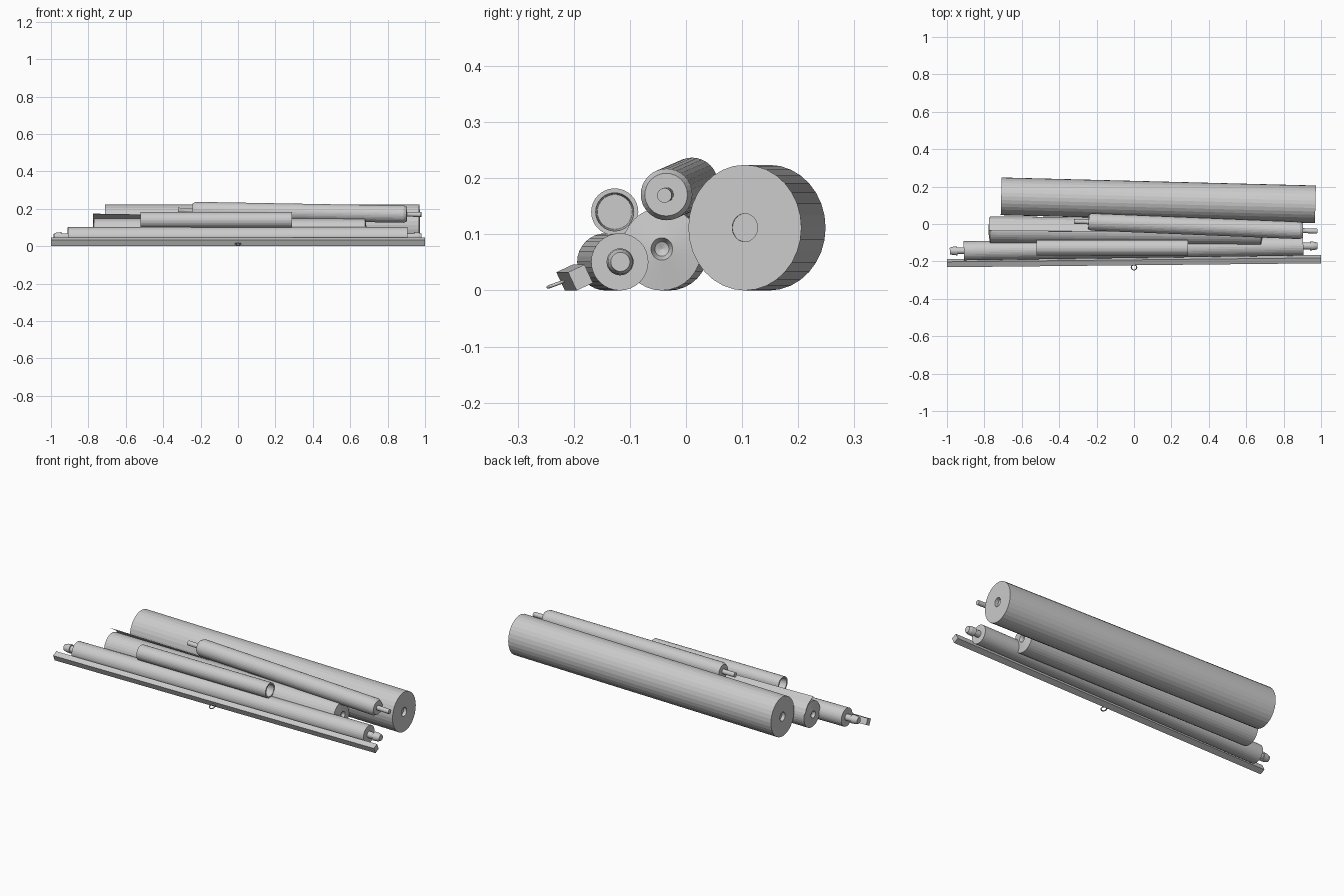
import bpy, bmesh, math
from mathutils import Vector, Matrix

cube = bpy.data.objects.get("Cube")
if cube:
    bpy.data.objects.remove(cube)

grey = bpy.data.materials.new("plain_grey")
grey.use_nodes = True
grey.diffuse_color = (0.6, 0.6, 0.6, 1)
grey.node_tree.nodes["Principled BSDF"].inputs["Base Color"].default_value = (0.6, 0.6, 0.6, 1)


def finish(name, bm, smooth=False):
    bmesh.ops.recalc_face_normals(bm, faces=bm.faces)
    mesh = bpy.data.meshes.new(name)
    bm.to_mesh(mesh)
    bm.free()
    mesh.materials.append(grey)
    ob = bpy.data.objects.new(name, mesh)
    bpy.context.collection.objects.link(ob)
    if smooth:
        mesh.shade_smooth()
    return ob


def along(a, b):
    """Frame at a whose x axis points at b."""
    d = Vector(b) - Vector(a)
    turn = Vector((1, 0, 0)).rotation_difference(d).to_matrix().to_4x4()
    return Matrix.Translation(a) @ turn, d.length


def lathe(name, a, b, start, end, sides=32, squash=1.0):
    """Turned part; start and end list (distance out from that end, radius)."""
    frame, length = along(a, b)
    profile = [(-d, r) for d, r in start] + [(length + d, r) for d, r in reversed(end)]
    bm = bmesh.new()
    rings = []
    for x, r in profile:
        if r == 0:
            rings.append([bm.verts.new(frame @ Vector((x, 0, 0)))])
            continue
        angles = [math.tau * i / sides for i in range(sides)]
        rings.append([bm.verts.new(frame @ Vector((x, r * squash * math.cos(t), r * math.sin(t))))
                      for t in angles])
    for p, q in zip(rings, rings[1:]):
        for i in range(sides):
            j = (i + 1) % sides
            quad = [p[i % len(p)], p[j % len(p)], q[j % len(q)], q[i % len(q)]]
            bm.faces.new(list(dict.fromkeys(quad)))
    return finish(name, bm)


# Large roll with a shallow core recess at each end
core = [(-0.02, 0), (-0.02, 0.025), (0, 0.025), (0, 0.112)]
lathe("large_roll", (-0.71, 0.148, 0.112), (0.97, 0.105, 0.112), core, core, squash=0.9)

# Middle roll: domed ends with a round dimple
dome = [(-0.012, 0), (-0.007, 0.013), (0.008, 0.02), (0, 0.074)]
lathe("middle_roll", (-0.77, -0.03, 0.074), (0.68, -0.043, 0.074), dome, dome, squash=0.96)

# Loose sheet edge lifting off the middle roll at its right end
bm = bmesh.new()
left = [(0.036, 0.1), (0.028, 0.125), (0.008, 0.15), (-0.036, 0.174)]
right = [(0.015, 0.118), (0.0, 0.134), (-0.02, 0.144), (-0.045, 0.149)]
cols = [[bm.verts.new((x, y, z)) for y, z in row] for x, row in ((-0.775, left), (0.67, right))]
for i in range(3):
    bm.faces.new((cols[0][i], cols[1][i], cols[1][i + 1], cols[0][i + 1]))
flap = finish("loose_sheet", bm)
flap.modifiers.new("thickness", "SOLIDIFY").thickness = 0.002

# Front roll with stepped handles
handle = [(0.075, 0), (0.075, 0.017), (0.06, 0.022), (0.035, 0.024), (0.035, 0.018), (0, 0.018), (0, 0.051)]
lathe("front_roll", (-0.91, -0.143, 0.051), (0.905, -0.118, 0.051), handle, handle)

# Upper roll with thin rods
rod = [(0.085, 0), (0.085, 0.013), (0.008, 0.013), (0.008, 0.038), (-0.008, 0.046)]
lathe("upper_roll", (-0.235, 0.011, 0.191), (0.895, -0.035, 0.171), rod, rod)

# Small hollow tube
bore = [(-0.06, 0), (-0.06, 0.031), (0, 0.034), (0, 0.042)]
lathe("small_tube", (-0.52, -0.127, 0.14), (0.29, -0.127, 0.14), bore, bore)

# Square bar lying tilted at the front
frame, length = along((-1, -0.209, 0.023), (1, -0.188, 0.023))
bm = bmesh.new()
bmesh.ops.create_cube(bm, size=1)
size = Matrix.Diagonal((length, 0.032, 0.036, 1))
bm.transform(frame @ Matrix.Rotation(math.radians(25), 4, "X") @ Matrix.Translation((length / 2, 0, 0)) @ size)
finish("square_bar", bm)

# Little ring hung on the bar
bpy.ops.mesh.primitive_torus_add(location=(0, -0.232, 0.011), rotation=(math.radians(20), 0, 0),
                                 major_radius=0.0145, minor_radius=0.003, major_segments=24, minor_segments=8)
ring = bpy.context.object
ring.name = "hanging_ring"
ring.data.materials.append(grey)
bpy.ops.object.shade_smooth()
